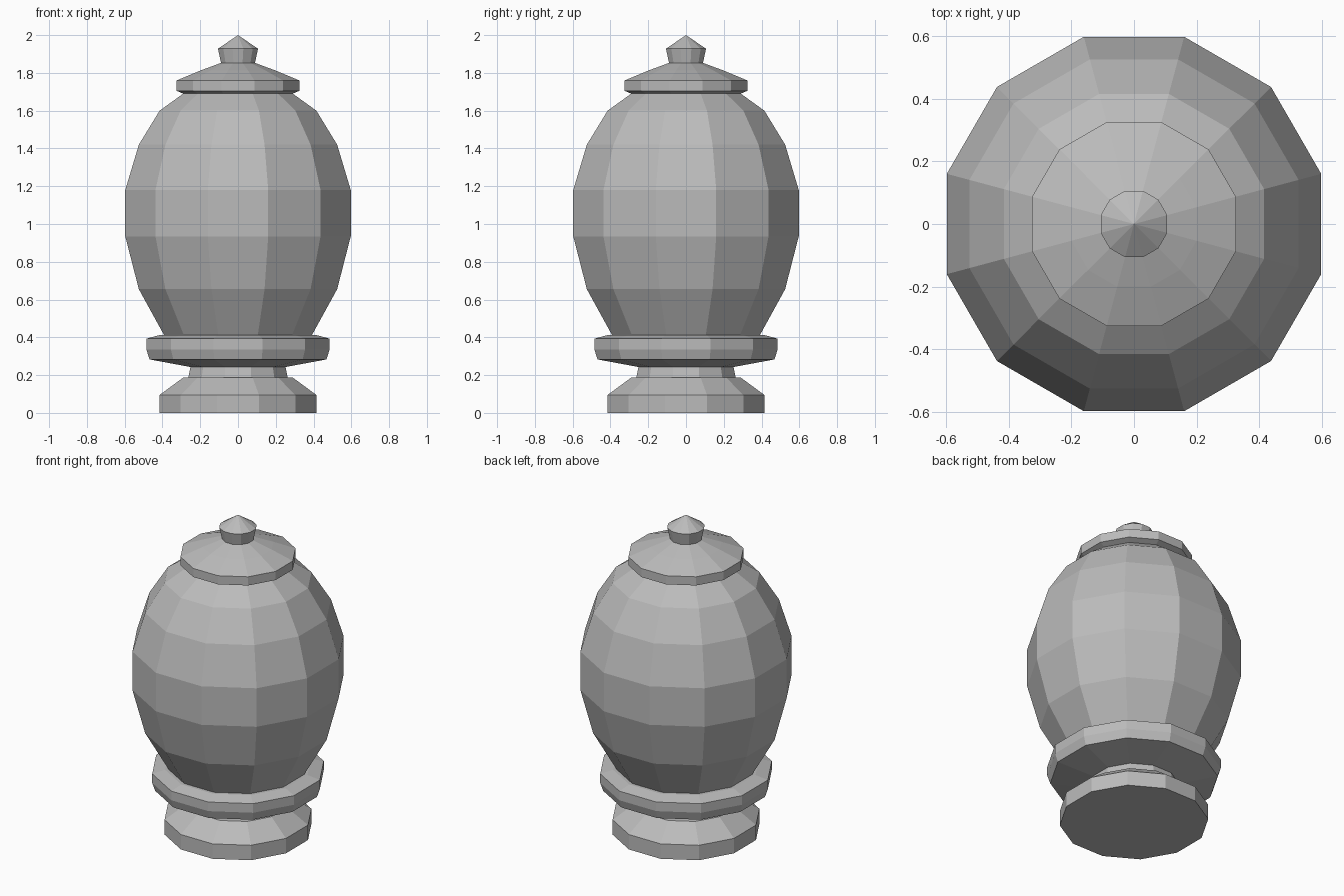
import bpy, bmesh, math

if "Cube" in bpy.data.objects:
    bpy.data.objects.remove(bpy.data.objects["Cube"])

SIDES = 12
FLAT = math.cos(math.pi / SIDES)   # profile widths are seen across the flats

stone = bpy.data.materials.new("grey stone")
stone.diffuse_color = (0.5, 0.5, 0.5, 1)
stone.use_nodes = True
stone.node_tree.nodes["Principled BSDF"].inputs["Base Color"].default_value = stone.diffuse_color


def lathe(name, profile):
    """Turn a (half width, height) profile, bottom to top, into a 12-sided part."""
    bm = bmesh.new()
    rings = []
    for w, z in profile:
        if w == 0:
            rings.append([bm.verts.new((0, 0, z))] * SIDES)
            continue
        r = w / FLAT
        angles = [2 * math.pi * (i + 0.5) / SIDES for i in range(SIDES)]
        rings.append([bm.verts.new((r * math.cos(a), r * math.sin(a), z)) for a in angles])
    for low, high in zip(rings, rings[1:]):
        for i in range(SIDES):
            j = (i + 1) % SIDES
            corners = [low[i], low[j], high[j], high[i]]
            bm.faces.new(list(dict.fromkeys(corners)))
    mesh = bpy.data.meshes.new(name)
    bm.to_mesh(mesh)
    bm.free()
    mesh.materials.append(stone)
    bpy.context.collection.objects.link(bpy.data.objects.new(name, mesh))


# Foot and neck
lathe("foot", [(0, 0), (0.415, 0), (0.415, 0.095), (0.29, 0.187), (0.263, 0.187)])
lathe("neck", [(0.263, 0.187), (0.252, 0.243)])

# Collar under the body
lathe("collar", [(0.252, 0.243), (0.468, 0.283), (0.485, 0.335), (0.485, 0.393),
                 (0.412, 0.413), (0.392, 0.413)])

# Rounded body
lathe("body", [(0.392, 0.413), (0.525, 0.655), (0.597, 0.935), (0.597, 1.18),
               (0.525, 1.42), (0.415, 1.6), (0.29, 1.69)])

# Lid and pointed knob
lathe("lid", [(0.29, 1.69), (0.325, 1.705), (0.325, 1.76), (0.2, 1.812), (0.09, 1.853)])
lathe("knob", [(0.09, 1.853), (0.106, 1.928), (0, 2.0)])
